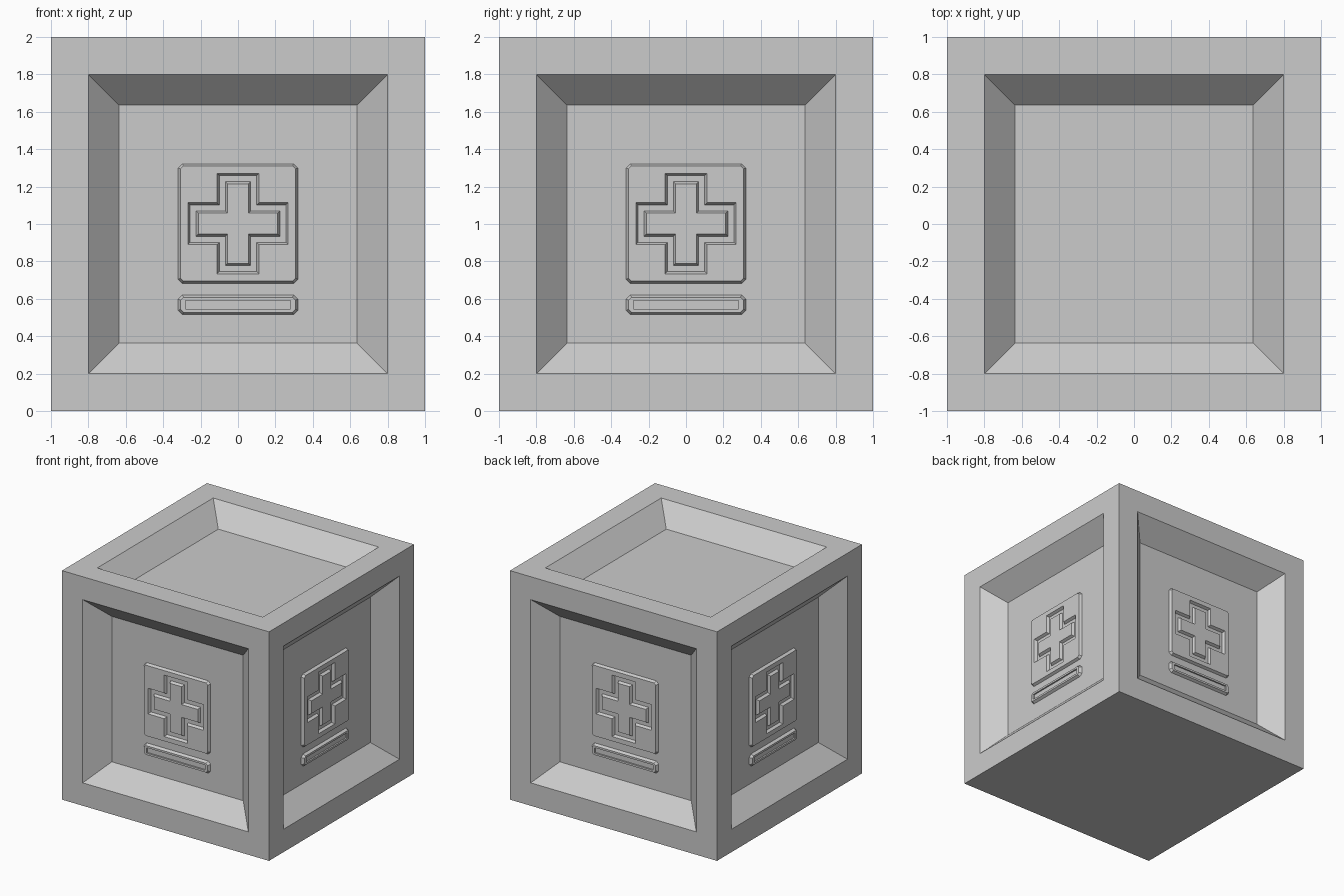
import bpy, bmesh, math
from mathutils import Matrix

if "Cube" in bpy.data.objects:
    bpy.data.objects.remove(bpy.data.objects["Cube"])

FLOOR = 0.835   # distance of recessed panel from the crate centre
RISE = 0.023    # height of the emblem above the panel


def finish(bm, name):
    bmesh.ops.recalc_face_normals(bm, faces=bm.faces)
    me = bpy.data.meshes.new(name)
    bm.to_mesh(me)
    bm.free()
    ob = bpy.data.objects.new(name, me)
    bpy.context.collection.objects.link(ob)
    return ob


# Outlines, seen from the front: u = right, v = up
def chamfered_rect(a, b, c):
    return [(a, c - b), (a, b - c), (a - c, b), (c - a, b),
            (-a, b - c), (-a, c - b), (c - a, -b), (a - c, -b)]


def rect(a, b):
    return [(a, -b), (a, b), (-a, b), (-a, -b)]


def cross(a, w):
    return [(a, -w), (a, w), (w, w), (w, a), (-w, a), (-w, w),
            (-a, w), (-a, -w), (-w, -w), (-w, -a), (w, -a), (w, -w)]


def ring(bm, pts, h, z):
    vs = [bm.verts.new((u, -FLOOR - h, z + v)) for u, v in pts]
    return [bm.edges.new((vs[i], vs[(i + 1) % len(vs)])) for i in range(len(vs))], vs


def wall(bm, lo, hi):
    a, b = lo[1], hi[1]
    for i in range(len(a)):
        j = (i + 1) % len(a)
        bm.faces.new((a[i], a[j], b[j], b[i]))


def flat_between(bm, outer, inner):
    bmesh.ops.triangle_fill(bm, edges=outer[0] + inner[0], use_beauty=True)


def build_plate():
    bm = bmesh.new()
    base = ring(bm, chamfered_rect(.32, .32, .022), 0, 1.002)
    top = ring(bm, chamfered_rect(.308, .308, .016), RISE, 1.002)
    cut = ring(bm, cross(.268, .112), RISE, 1.002)
    cut_floor = ring(bm, cross(.256, .1), 0, 1.002)
    wall(bm, base, top)
    flat_between(bm, top, cut)
    wall(bm, cut, cut_floor)
    return finish(bm, "emblem_plate")


def build_cross():
    bm = bmesh.new()
    base = ring(bm, cross(.224, .068), 0, 1.002)
    top = ring(bm, cross(.212, .056), RISE, 1.002)
    wall(bm, base, top)
    bm.faces.new(top[1])
    return finish(bm, "raised_cross")


def build_bar():
    bm = bmesh.new()
    base = ring(bm, chamfered_rect(.32, .053, .022), 0, .568)
    top = ring(bm, chamfered_rect(.307, .04, .016), RISE, .568)
    lip = ring(bm, rect(.281, .023), RISE, .568)
    slot = ring(bm, rect(.281, .023), .01, .568)
    wall(bm, base, top)
    flat_between(bm, top, lip)
    wall(bm, lip, slot)
    bm.faces.new(slot[1])
    return finish(bm, "lower_bar")


# Crate body: recessed panels on the four sides and the top, plain bottom
bm = bmesh.new()
bmesh.ops.create_cube(bm, size=2, matrix=Matrix.Translation((0, 0, 1)))
bm.normal_update()
panels = [f for f in bm.faces if f.normal.z > -.5]
bmesh.ops.inset_individual(bm, faces=panels, thickness=.2, use_even_offset=True)
bmesh.ops.inset_individual(bm, faces=panels, thickness=.165, depth=-.165,
                           use_even_offset=True)
finish(bm, "crate_body")

# Emblem on each of the four sides
for i, side in enumerate(("front", "right", "back", "left")):
    for build in (build_plate, build_cross, build_bar):
        ob = build()
        ob.name = side + "_" + ob.name
        ob.data.transform(Matrix.Rotation(i * math.pi / 2, 4, 'Z'))
